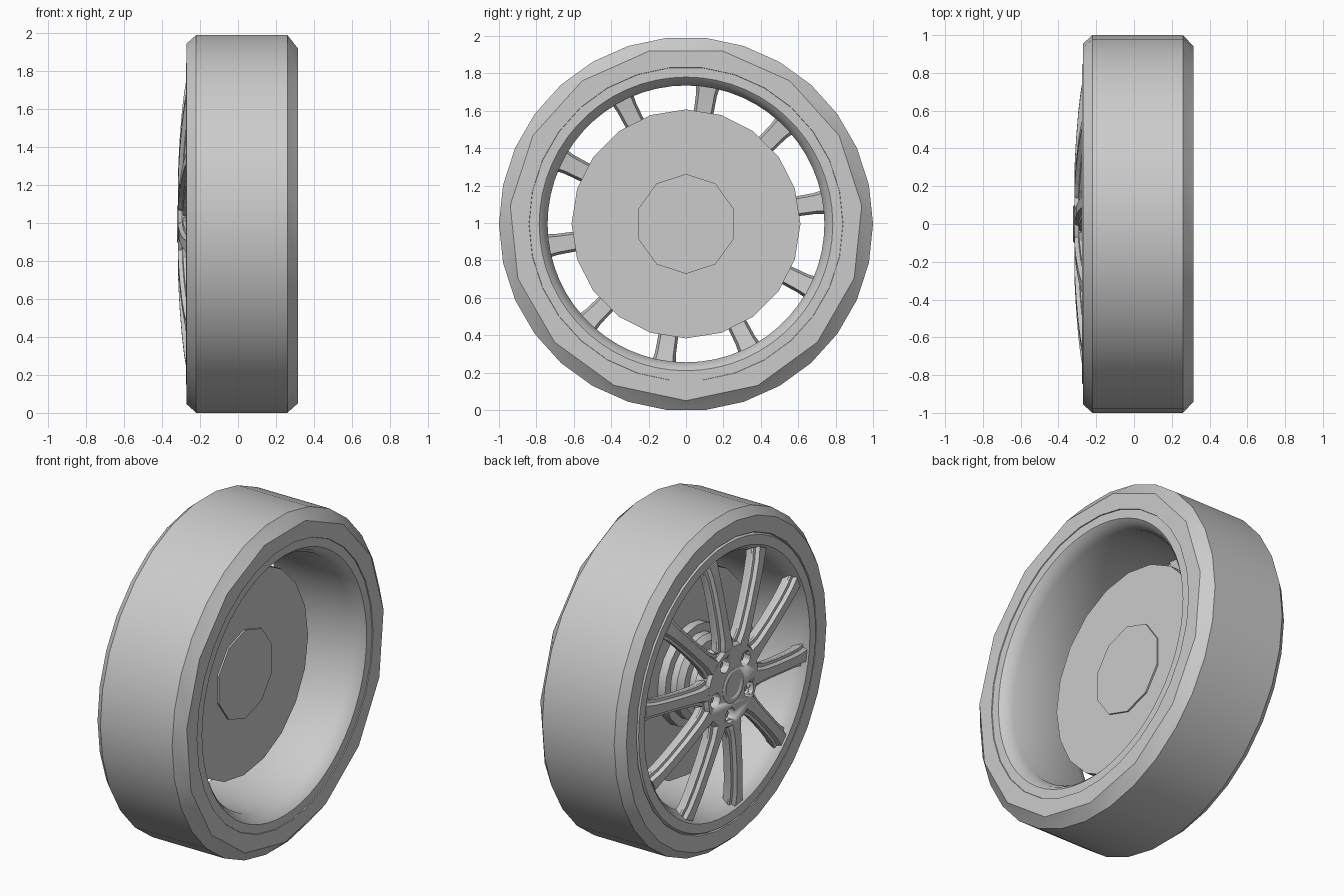
import bpy, bmesh
from math import sin, cos, radians, pi
from mathutils import Matrix, Vector

cube = bpy.data.objects.get("Cube")
if cube:
    bpy.data.objects.remove(cube, do_unlink=True)

GREY = (0.6, 0.6, 0.6, 1)
grey = bpy.data.materials.new("plain_grey")
grey.use_nodes = True
grey.diffuse_color = GREY
for node in grey.node_tree.nodes:
    if node.type == 'BSDF_PRINCIPLED':
        node.inputs["Base Color"].default_value = GREY

HUB_Z = 0.995  # height of the axle


def finish(name, bm, angle=30):
    """Turn a bmesh into a shaded object sitting on the axle."""
    bmesh.ops.remove_doubles(bm, verts=bm.verts, dist=1e-5)
    bmesh.ops.recalc_face_normals(bm, faces=bm.faces)
    bmesh.ops.translate(bm, verts=bm.verts, vec=(0, 0, HUB_Z))
    mesh = bpy.data.meshes.new(name)
    bm.to_mesh(mesh)
    bm.free()
    mesh.materials.append(grey)
    obj = bpy.data.objects.new(name, mesh)
    bpy.context.collection.objects.link(obj)
    bpy.ops.object.select_all(action='DESELECT')
    obj.select_set(True)
    bpy.context.view_layer.objects.active = obj
    bpy.ops.object.shade_smooth_by_angle(angle=radians(angle))
    return obj


def lathe(name, profile, sides, start=0, closed=False, coarse=()):
    """Spin (x, radius) points about the axle; coarse rings get half the sides."""
    bm = bmesh.new()
    rings = []
    for i, (x, r) in enumerate(profile):
        ring = []
        for j in range(sides):
            k = 2 * (j // 2) + 0.5 if i in coarse else j
            a = radians(start) + 2 * pi * k / sides
            ring.append(bm.verts.new((x, r * cos(a), r * sin(a))))
        rings.append(ring)
    pairs = list(zip(rings, rings[1:]))
    if closed:
        pairs.append((rings[-1], rings[0]))
    else:
        bm.faces.new(rings[0])
        bm.faces.new(rings[-1])
    for a, b in pairs:
        for j in range(sides):
            n = (j + 1) % sides
            bm.faces.new((a[j], a[n], b[n], b[j]))
    bmesh.ops.dissolve_degenerate(bm, edges=bm.edges, dist=1e-5)
    return finish(name, bm)


# Tyre: chamfered tread, with a coarser inboard shoulder ring
lathe("tyre", [(-0.25, 0.85), (-0.27, 0.86), (-0.27, 0.955), (-0.22, 1.0),
               (0.26, 1.0), (0.315, 0.945), (0.315, 0.84), (0.28, 0.83)],
      30, closed=True, coarse=(5,))

# Rim: outer lip, barrel and inboard flange
lathe("rim", [(-0.25, 0.86), (-0.275, 0.845), (-0.275, 0.79), (-0.25, 0.765),
              (-0.20, 0.74), (0.24, 0.74), (0.29, 0.765), (0.31, 0.785),
              (0.31, 0.84), (0.25, 0.845)], 60, closed=True)

# Brake disc with stepped bell, and the raised hub plate on its inboard side
lathe("brake_disc", [(-0.02, 0.612), (0.04, 0.612)], 20, start=90)
lathe("brake_bell", [(-0.24, 0.17), (-0.14, 0.17), (-0.14, 0.22), (-0.11, 0.25),
                     (-0.07, 0.25), (-0.07, 0.30), (0.0, 0.30)], 20, start=90)
lathe("hub_plate", [(0.03, 0.267), (0.05, 0.267)], 10, start=90)

# Wheel centre with five bolt holes
centre = lathe("wheel_centre", [(-0.225, 0.25), (-0.295, 0.25), (-0.315, 0.235)], 40)
for i in range(5):
    a = radians(63 + 72 * i)
    y, z = 0.17 * cos(a), 0.17 * sin(a)
    bm = bmesh.new()
    bmesh.ops.create_cone(
        bm, cap_ends=True, segments=12, radius1=0.045, radius2=0.045, depth=0.1,
        matrix=Matrix.Translation((-0.31, y, z)) @ Matrix.Rotation(pi / 2, 4, 'Y'))
    cutter = finish("bolt_hole_cutter", bm)
    cutter.hide_render = True
    cut = centre.modifiers.new("bolt_hole", 'BOOLEAN')
    cut.object = cutter
    cut.solver = 'EXACT'
    bpy.context.view_layer.objects.active = centre
    bpy.ops.object.modifier_apply(modifier=cut.name)
    bpy.data.objects.remove(cutter, do_unlink=True)

    # Bolt head at the bottom of each hole
    bm = bmesh.new()
    bmesh.ops.create_cone(
        bm, cap_ends=True, segments=6, radius1=0.025, radius2=0.025, depth=0.03,
        matrix=Matrix.Translation((-0.27, y, z)) @ Matrix.Rotation(pi / 2, 4, 'Y'))
    finish("wheel_bolt_%d" % (i + 1), bm)

# Centre cap with a shallow dish
lathe("centre_cap", [(-0.25, 0.1), (-0.317, 0.1), (-0.322, 0.092),
                     (-0.322, 0.075), (-0.316, 0.065)], 24)

# Ten spokes: (radius, half width, front x), with a narrow ridge above side ledges
STATIONS = [(0.20, 0.062, -0.314), (0.25, 0.078, -0.315), (0.28, 0.066, -0.315),
            (0.32, 0.058, -0.314), (0.45, 0.053, -0.307), (0.60, 0.053, -0.295),
            (0.70, 0.056, -0.283), (0.775, 0.068, -0.270)]
HALF = [(0.08, 0.75), (0.035, 1.0), (0.025, 0.95), (0.022, 0.66), (0.0, 0.5)]
SECTION = HALF + [(d, -w) for d, w in reversed(HALF)]
bm = bmesh.new()
for i in range(10):
    a = radians(9 + 36 * i)
    out, side = Vector((0, cos(a), sin(a))), Vector((0, -sin(a), cos(a)))
    rings = [[bm.verts.new(out * r + side * (w * f) + Vector((x + d, 0, 0)))
              for d, f in SECTION] for r, w, x in STATIONS]
    n = len(SECTION)
    for p, q in zip(rings, rings[1:]):
        for j in range(n):
            k = (j + 1) % n
            bm.faces.new((p[j], p[k], q[k], q[j]))
    bm.faces.new(rings[0])
    bm.faces.new(rings[-1])
finish("spokes", bm)
